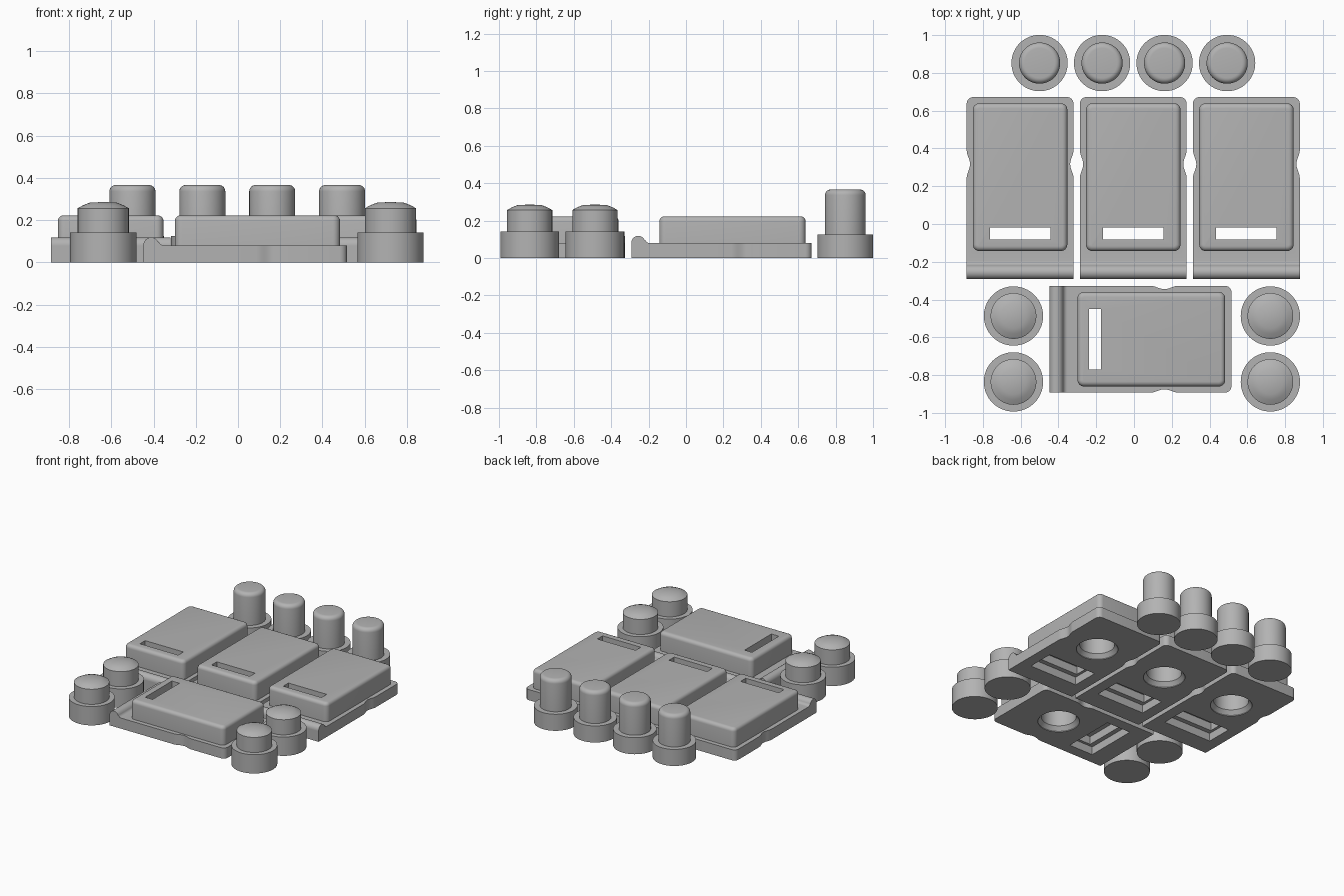
import bpy, bmesh, math
from mathutils import Vector

if "Cube" in bpy.data.objects:
    bpy.data.objects.remove(bpy.data.objects["Cube"])

grey = bpy.data.materials.new("plain grey")
grey.diffuse_color = (0.45, 0.45, 0.45, 1)
grey.use_nodes = True
grey.node_tree.nodes["Principled BSDF"].inputs["Base Color"].default_value = grey.diffuse_color


def make_object(name, bm):
    bmesh.ops.recalc_face_normals(bm, faces=bm.faces)
    mesh = bpy.data.meshes.new(name)
    bm.to_mesh(mesh)
    bm.free()
    mesh.materials.append(grey)
    ob = bpy.data.objects.new(name, mesh)
    bpy.context.collection.objects.link(ob)
    return ob


def smooth(ob):
    bpy.ops.object.select_all(action='DESELECT')
    ob.select_set(True)
    bpy.context.view_layer.objects.active = ob
    bpy.ops.object.shade_smooth_by_angle(angle=math.radians(32))


def lathe(name, profile, steps=64):
    bm = bmesh.new()
    vs = [bm.verts.new((r, 0, z)) for r, z in profile]
    es = [bm.edges.new(p) for p in zip(vs, vs[1:])]
    bmesh.ops.spin(bm, geom=vs + es, cent=(0, 0, 0), axis=(0, 0, 1),
                   angle=2 * math.pi, steps=steps)
    bmesh.ops.remove_doubles(bm, verts=bm.verts, dist=1e-5)
    return make_object(name, bm)


def prism(name, points, direction):
    bm = bmesh.new()
    face = bm.faces.new([bm.verts.new(p) for p in points])
    out = bmesh.ops.extrude_face_region(bm, geom=[face])
    moved = [g for g in out["geom"] if isinstance(g, bmesh.types.BMVert)]
    bmesh.ops.translate(bm, verts=moved, vec=direction)
    return make_object(name, bm)


def box(name, x, y0, y1, z0, z1):
    pts = [(-x, y0, z0), (x, y0, z0), (x, y1, z0), (-x, y1, z0)]
    return prism(name, pts, (0, 0, z1 - z0))


def combine(target, other, operation):
    mod = target.modifiers.new("join", 'BOOLEAN')
    mod.operation, mod.object, mod.solver = operation, other, 'EXACT'
    bpy.context.view_layer.objects.active = target
    bpy.ops.object.modifier_apply(modifier=mod.name)
    bpy.data.objects.remove(other)


def arc(cx, cy, r, a0, a1, n):
    angles = [math.radians(a0 + (a1 - a0) * i / n) for i in range(n + 1)]
    return [(cx + r * math.cos(a), cy + r * math.sin(a)) for a in angles]


# Base plate: rounded far corners and a shallow finger notch on each side
W, L, BASE_Z = 0.283, 0.482, 0.08
right = [(W, -L)]
for i in range(13):
    t = i / 12
    right.append((W - 0.009 * (1 - math.cos(2 * math.pi * t)), 0.052 + 0.15 * t))
right += arc(W - 0.035, L - 0.035, 0.035, 0, 90, 6)
outline = right + [(-x, y) for x, y in reversed(right)]
card = prism("card", [(x, y, 0) for x, y in outline], (0, 0, BASE_Z))

# Rounded ridge along the near edge, with a small fillet down to the plate
ridge = [(-L, 0.03)] + arc(-L + 0.037, 0.081, 0.037, 180, 20, 12)
ridge += arc(-L + 0.097, 0.105, 0.025, 195, 270, 6) + [(-L + 0.097, 0.03)]
combine(card, prism("ridge", [(-W, y, z) for y, z in ridge], (2 * W, 0, 0)), 'UNION')

# Raised block with rounded corners and a softened top edge
block = box("block", 0.25, -0.333, 0.449, 0.04, 0.222)
bm = bmesh.new()
bm.from_mesh(block.data)
upright = [e for e in bm.edges if abs(e.verts[0].co.z - e.verts[1].co.z) > 0.1]
bmesh.ops.bevel(bm, geom=upright, offset=0.034, segments=6, profile=0.5, affect='EDGES')
rim = [e for e in bm.edges if all(v.co.z > 0.22 for v in e.verts)]
bmesh.ops.bevel(bm, geom=rim, offset=0.026, segments=5, profile=0.5, affect='EDGES')
bm.to_mesh(block.data)
bm.free()
combine(card, block, 'UNION')

# Slot through the block, widening in steps towards the underside
SLOT_Y = -0.24
for x, y, top in ((0.16, 0.031, 0.3), (0.18, 0.065, 0.12), (0.2, 0.1, 0.06)):
    combine(card, box("slot", x, SLOT_Y - y, SLOT_Y + y, -0.05, top), 'DIFFERENCE')

# Round pocket in the underside with a chamfered mouth
pocket = lathe("pocket", [(0, -0.02), (0.143, -0.02), (0.143, 0.005),
                          (0.12, 0.035), (0.12, 0.17), (0, 0.17)])
pocket.location = (0, 0.127, 0)
bpy.context.view_layer.update()
combine(card, pocket, 'DIFFERENCE')
smooth(card)

# Three upright cards and one lying sideways in front
card.location = (-0.603, 0.19, 0)
for i, (x, y, turn) in enumerate([(-0.004, 0.19, 0), (0.595, 0.19, 0),
                                  (0.034, -0.61, -90)]):
    twin = card.copy()
    twin.name = f"card_{i + 2}"
    twin.location = (x, y, 0)
    twin.rotation_euler.z = math.radians(turn)
    bpy.context.collection.objects.link(twin)


def spread(ob, spots):
    smooth(ob)
    for i, (x, y) in enumerate(spots):
        item = ob if i == 0 else ob.copy()
        if i:
            item.name = f"{ob.name}_{i + 1}"
            bpy.context.collection.objects.link(item)
        item.location = (x, y, 0)


# Tall pegs along the back
peg = lathe("tall_peg", [(0, 0), (0.149, 0), (0.149, 0.125), (0.109, 0.125)]
            + arc(0.079, 0.336, 0.03, 0, 90, 6) + [(0, 0.366)])
spread(peg, [(-0.5 + 0.331 * i, 0.852) for i in range(4)])

# Short domed knobs at the front corners
knob = lathe("domed_knob", [(0, 0), (0.157, 0), (0.157, 0.142), (0.121, 0.142),
                            (0.121, 0.256), (0.094, 0.271), (0.066, 0.282), (0, 0.286)])
spread(knob, [(x, y) for x in (-0.638, 0.722) for y in (-0.487, -0.836)])
